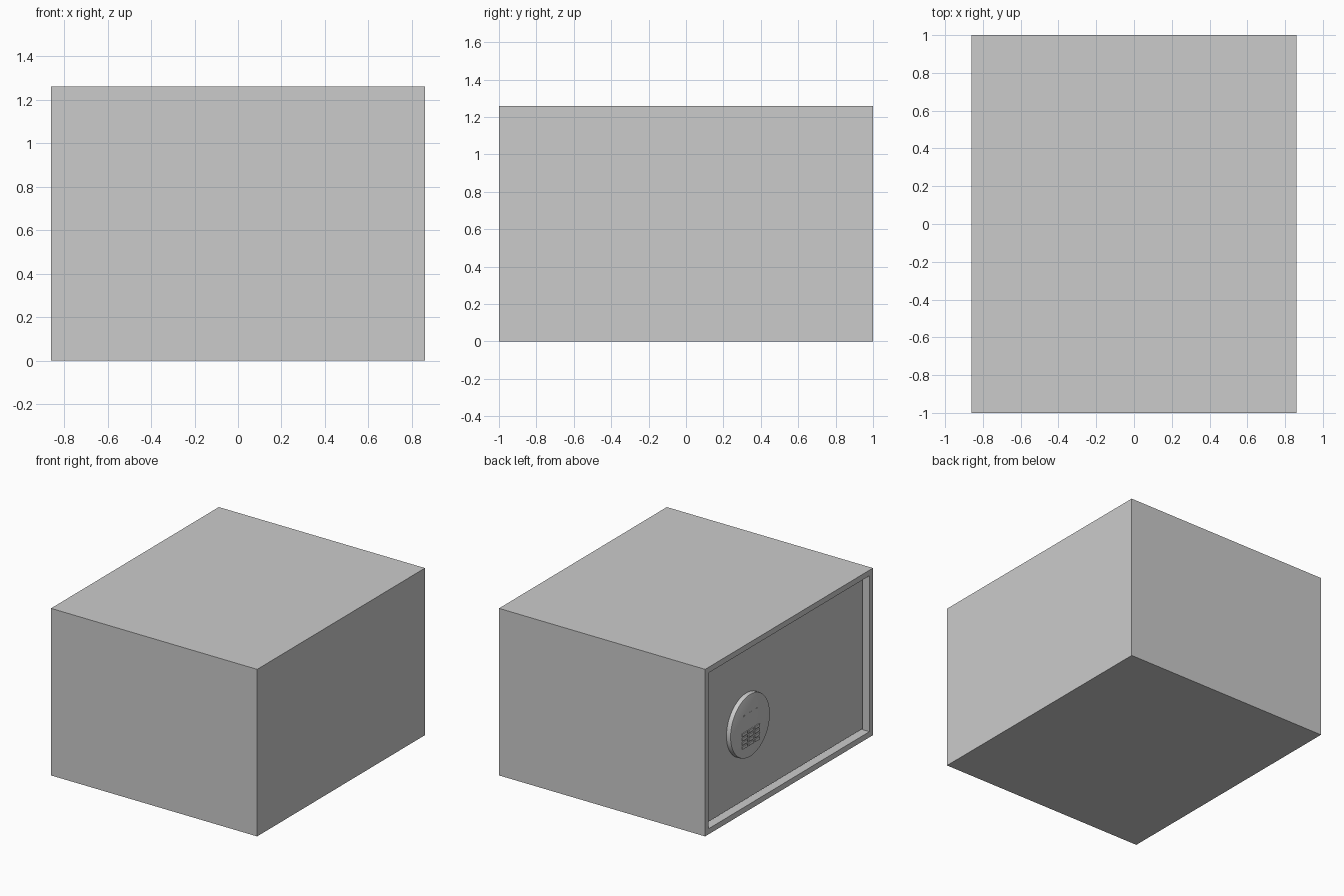
import bpy, bmesh, math
from mathutils import Matrix, Vector

if "Cube" in bpy.data.objects:
    bpy.data.objects.remove(bpy.data.objects["Cube"])

W, D, H = 1.72, 2.0, 1.26      # x, y, z size; the door is on the -x side
FACE = -W / 2                  # plane of the frame
RIM = 0.06                     # frame width
DOOR_X = FACE + 0.042          # door surface
PAD_Y, PAD_Z = 0.45, 0.625     # lock centre
PAD_X = FACE + 0.007           # lock surface


def finish(name, bm):
    bmesh.ops.recalc_face_normals(bm, faces=bm.faces)
    mesh = bpy.data.meshes.new(name)
    bm.to_mesh(mesh)
    bm.free()
    obj = bpy.data.objects.new(name, mesh)
    bpy.context.collection.objects.link(obj)
    return obj


def add_box(bm, lo, hi):
    lo, hi = Vector(lo), Vector(hi)
    m = Matrix.Translation((lo + hi) / 2) @ Matrix.Diagonal((*(hi - lo), 1))
    bmesh.ops.create_cube(bm, size=1, matrix=m)


def add_key(bm, y, z, w, h, height):
    add_box(bm, (PAD_X - height, y - w / 2, z - h / 2),
            (PAD_X + 0.01, y + w / 2, z + h / 2))


# Cabinet body with a framed recess on the -x side
bm = bmesh.new()
add_box(bm, (-W / 2, -D / 2, 0), (W / 2, D / 2, H))
bm.normal_update()
side = min(bm.faces, key=lambda f: f.calc_center_median().x)
bmesh.ops.inset_region(bm, faces=[side], thickness=RIM)
out = bmesh.ops.extrude_discrete_faces(bm, faces=[side])
bmesh.ops.translate(bm, verts=out["faces"][0].verts, vec=(0.1, 0, 0))
finish("safe_body", bm)

# Door panel set back inside the frame
gap = 0.002
bm = bmesh.new()
add_box(bm, (DOOR_X, -D / 2 + RIM + gap, RIM + gap),
        (FACE + 0.095, D / 2 - RIM - gap, H - RIM - gap))
finish("door", bm)

# Round lock plate with a softened front edge
bm = bmesh.new()
depth = DOOR_X + 0.01 - PAD_X
m = (Matrix.Translation((PAD_X + depth / 2, PAD_Y, PAD_Z))
     @ Matrix.Rotation(math.radians(-90), 4, 'Y'))
bmesh.ops.create_cone(bm, cap_ends=True, segments=64, radius1=0.236,
                      radius2=0.236, depth=depth, matrix=m)
front = [e for e in bm.edges if all(v.co.x < PAD_X + 0.001 for v in e.verts)]
bmesh.ops.bevel(bm, geom=front, offset=0.008, segments=2, profile=0.5,
                affect='EDGES')
plate = finish("lock_plate", bm)
bpy.context.view_layer.objects.active = plate
plate.select_set(True)
bpy.ops.object.shade_smooth_by_angle(angle=math.radians(30))

# Keypad: three columns by four rows
bm = bmesh.new()
for col in range(3):
    for row in range(4):
        add_key(bm, PAD_Y + (col - 1) * 0.074,
                PAD_Z - 0.035 - row * 0.032, 0.056, 0.022, 0.007)
finish("keypad_buttons", bm)

# Row of indicator lights above the keypad
bm = bmesh.new()
for i in (-1, 0, 1):
    add_key(bm, PAD_Y + i * 0.07, PAD_Z + 0.1, 0.025, 0.008, 0.002)
finish("indicator_lights", bm)
